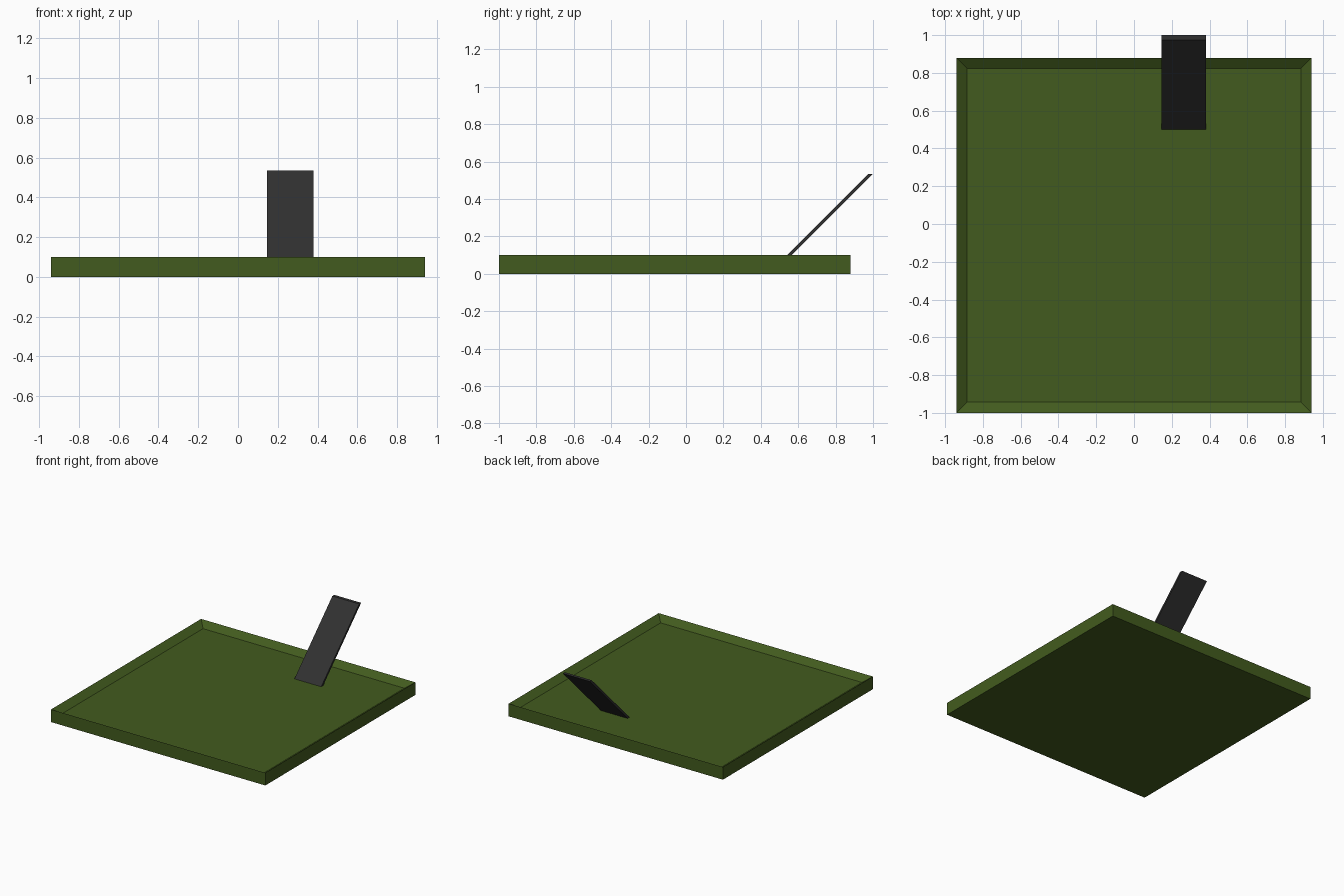
import bpy, bmesh

if "Cube" in bpy.data.objects:
    bpy.data.objects.remove(bpy.data.objects["Cube"])

def material(name, rgb):
    m = bpy.data.materials.new(name)
    m.diffuse_color = (*rgb, 1)
    m.use_nodes = True
    m.node_tree.nodes["Principled BSDF"].inputs["Base Color"].default_value = m.diffuse_color
    return m

def make_object(name, bm, mat):
    bmesh.ops.recalc_face_normals(bm, faces=bm.faces)
    me = bpy.data.meshes.new(name)
    bm.to_mesh(me)
    bm.free()
    me.materials.append(mat)
    ob = bpy.data.objects.new(name, me)
    bpy.context.collection.objects.link(ob)
    return ob

green = material("green", (0.055, 0.105, 0.013))
dark = material("dark_grey", (0.03, 0.03, 0.03))

# Tray: square rings from the base up to the sharp rim and down to the floor
half, cy, slope = 0.94, -0.06, 0.057
rings = [(half, 0.0), (half, 0.10), (half - slope, 0.06)]
bm = bmesh.new()
loops = [[bm.verts.new((sx * h, cy + sy * h, z))
          for sx, sy in ((-1, -1), (1, -1), (1, 1), (-1, 1))] for h, z in rings]
for a, b in zip(loops, loops[1:]):
    for i in range(4):
        j = (i + 1) % 4
        bm.faces.new((a[i], a[j], b[j], b[i]))
bm.faces.new(loops[0][::-1])
bm.faces.new(loops[-1])
make_object("tray", bm, green)

# Handle: thin slanted plate, cut level at both ends
profile = [(0.50, 0.06), (0.525, 0.06), (1.0, 0.535), (0.975, 0.535)]
bm = bmesh.new()
face = bm.faces.new([bm.verts.new((0.145, y, z)) for y, z in profile])
ext = bmesh.ops.extrude_face_region(bm, geom=[face])
bmesh.ops.translate(bm, vec=(0.235, 0, 0),
                    verts=[v for v in ext["geom"] if isinstance(v, bmesh.types.BMVert)])
make_object("handle", bm, dark)
